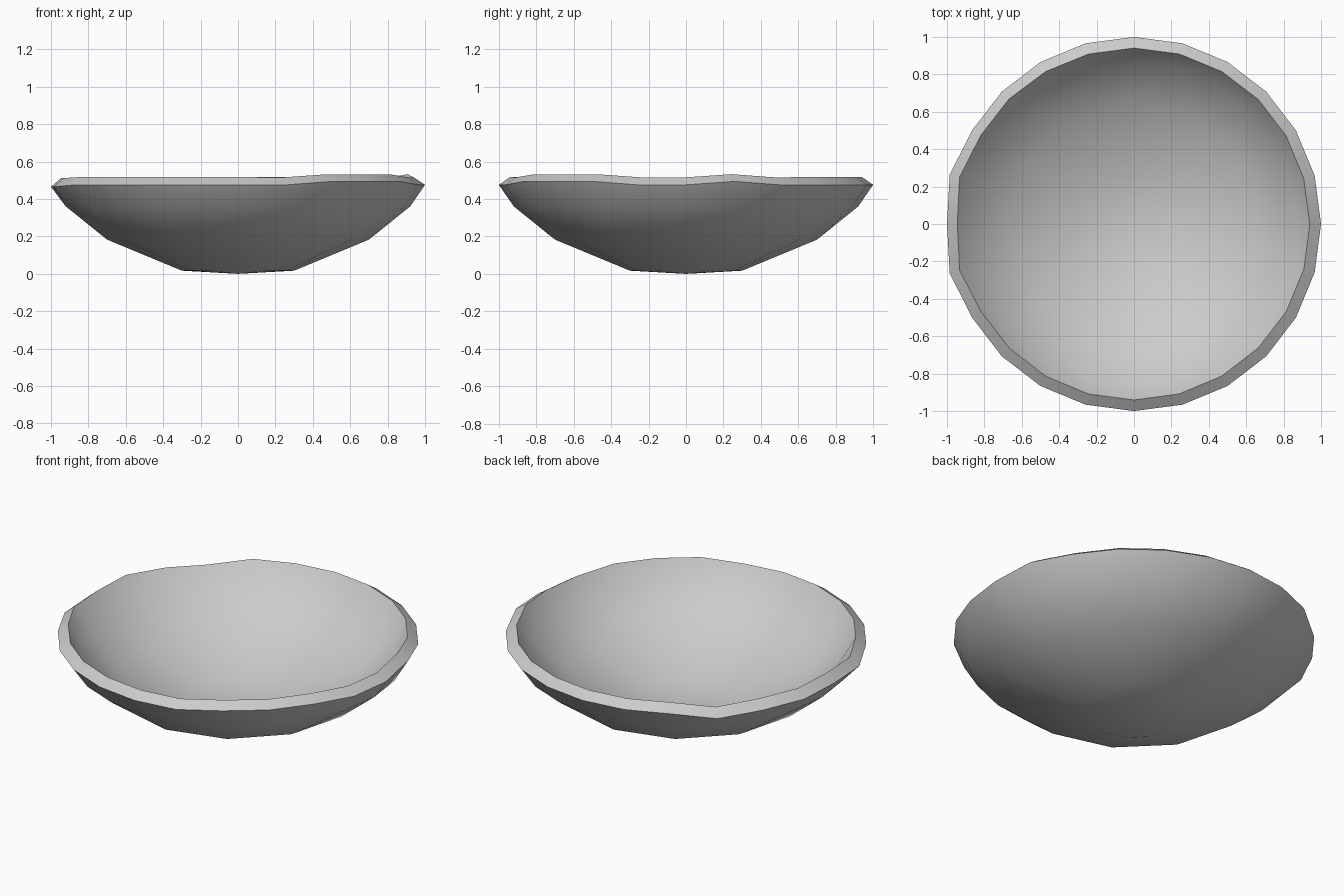
import bpy, bmesh, math

cube = bpy.data.objects.get("Cube")
if cube:
    bpy.data.objects.remove(cube)

# One plain grey for the whole bowl
grey = bpy.data.materials.new("plain_grey")
grey.use_nodes = True
colour = (0.6, 0.6, 0.6, 1)
grey.diffuse_color = colour
grey.node_tree.nodes["Principled BSDF"].inputs["Base Color"].default_value = colour

# Uneven rim: angle in degrees -> height change, radius change
LIFT = {15: .018, 300: .018, 315: .018, 330: .018,
        135: -.035, 150: -.02, 165: -.01, 180: -.01, 195: -.01}
FLARE = {165: .02, 195: .02}

bm = bmesh.new()


def ring(radius, height, sides, rim=False):
    verts = []
    for i in range(sides):
        deg = 360 * i // sides
        r = radius + (FLARE.get(deg, 0) if rim else 0)
        z = height + (LIFT.get(deg, 0) if rim else 0)
        a = math.radians(deg)
        verts.append(bm.verts.new((r * math.cos(a), r * math.sin(a), z)))
    return verts


# Outer shell: coarse near the foot, finer towards the rim
foot = ring(.30, .017, 12)
belly = ring(.70, .183, 12)
shoulder = ring(.92, .36, 24)
lip = ring(1.0, .476, 24, rim=True)
centre = bm.verts.new((0, 0, 0))

for i in range(12):
    j = (i + 1) % 12
    bm.faces.new((centre, foot[j], foot[i]))
    bm.faces.new((foot[i], foot[j], belly[j], belly[i]))
    # Each belly side splits into two shoulder sides
    a, b, c = shoulder[2 * i], shoulder[2 * i + 1], shoulder[(2 * i + 2) % 24]
    bm.faces.new((belly[i], b, a))
    bm.faces.new((belly[i], belly[j], b))
    bm.faces.new((belly[j], c, b))
for i in range(24):
    j = (i + 1) % 24
    bm.faces.new((shoulder[i], shoulder[j], lip[j], lip[i]))

bmesh.ops.recalc_face_normals(bm, faces=bm.faces)
if centre.link_faces[0].normal.z > 0:
    bmesh.ops.reverse_faces(bm, faces=bm.faces)

mesh = bpy.data.meshes.new("bowl")
bm.to_mesh(mesh)
bm.free()
mesh.materials.append(grey)
bowl = bpy.data.objects.new("bowl", mesh)
bpy.context.collection.objects.link(bowl)
bpy.context.view_layer.objects.active = bowl
bowl.select_set(True)

# Wall thickness grows inwards, leaving a slanted rim
wall = bowl.modifiers.new("wall", "SOLIDIFY")
wall.thickness = .072
wall.offset = -1
bpy.ops.object.modifier_apply(modifier="wall")
bpy.ops.object.shade_smooth_by_angle(angle=math.radians(50))
